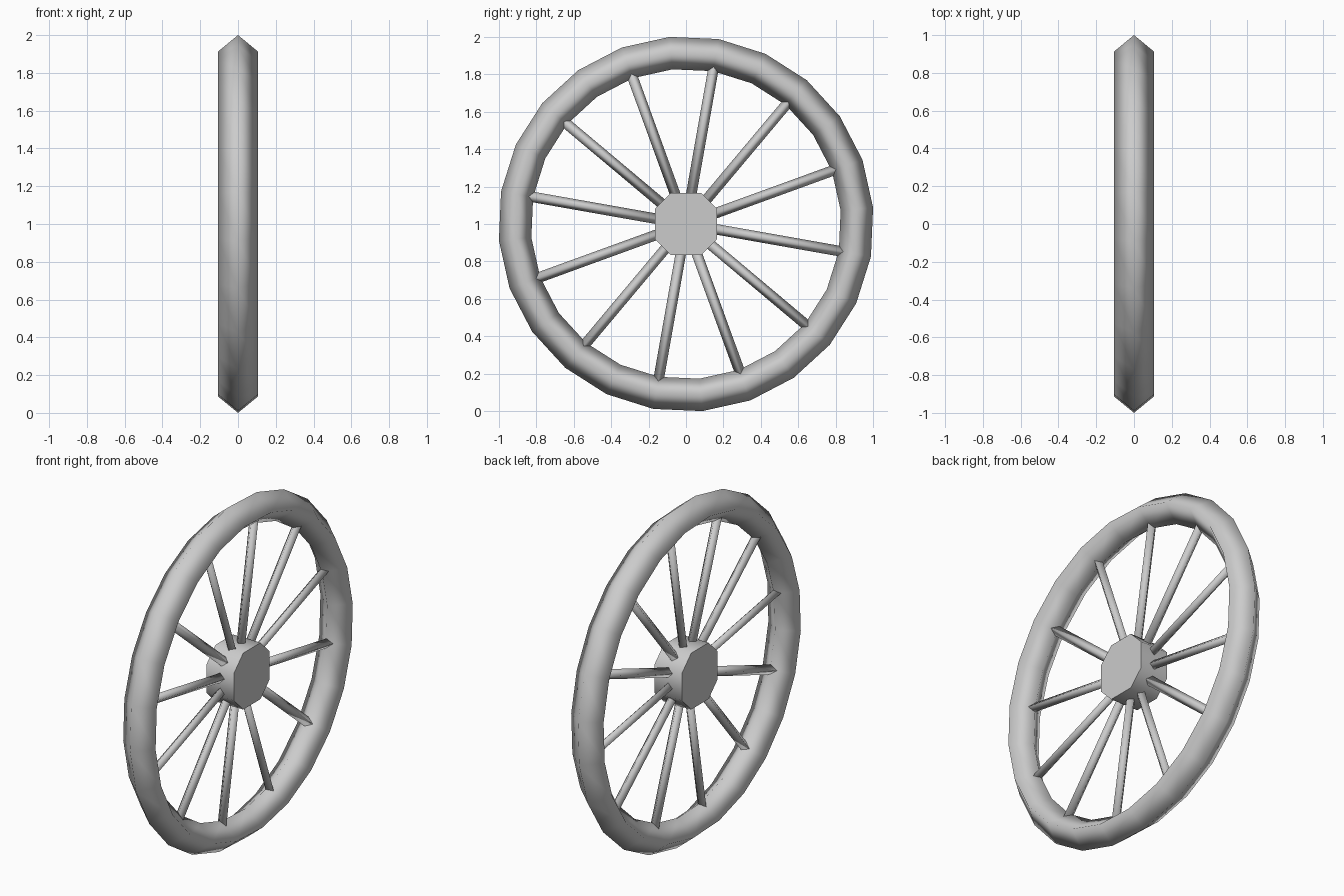
import bpy
import math
from mathutils import Matrix, Vector

old = bpy.data.objects.get("Cube")
if old:
    bpy.data.objects.remove(old, do_unlink=True)

GREY = (0.6, 0.6, 0.6, 1.0)
CENTRE = Vector((0, 0, 1))

grey = bpy.data.materials.new("plain_grey")
grey.use_nodes = True
grey.diffuse_color = GREY
grey.node_tree.nodes["Principled BSDF"].inputs["Base Color"].default_value = GREY


def direction(degrees):
    """Unit vector in the wheel plane, measured from +y towards +z."""
    a = math.radians(degrees)
    return Vector((0, math.cos(a), math.sin(a)))


def grid_object(name, rings, closed):
    """Skin a list of equal rings of points; either loop them or cap both ends."""
    count, size = len(rings), len(rings[0])
    verts = [p for ring in rings for p in ring]
    faces = []
    for i in range(count if closed else count - 1):
        a, b = i * size, (i + 1) % count * size
        for j in range(size):
            k = (j + 1) % size
            faces.append((a + j, a + k, b + k, b + j))
    if not closed:
        faces.append(tuple(reversed(range(size))))
        faces.append(tuple(range((count - 1) * size, count * size)))
    mesh = bpy.data.meshes.new(name)
    mesh.from_pydata(verts, [], faces)
    mesh.materials.append(grey)
    obj = bpy.data.objects.new(name, mesh)
    bpy.context.collection.objects.link(obj)
    # Outward normals
    bpy.ops.object.select_all(action="DESELECT")
    obj.select_set(True)
    bpy.context.view_layer.objects.active = obj
    bpy.ops.object.mode_set(mode="EDIT")
    bpy.ops.mesh.select_all(action="SELECT")
    bpy.ops.mesh.normals_make_consistent(inside=False)
    bpy.ops.object.mode_set(mode="OBJECT")
    return obj


def smooth(obj, degrees):
    bpy.ops.object.select_all(action="DESELECT")
    obj.select_set(True)
    bpy.context.view_layer.objects.active = obj
    bpy.ops.object.shade_smooth_by_angle(angle=math.radians(degrees))


# Rim: diamond section swept round the wheel in 24 steps
section = [(0, 1.004), (0.105, 0.917), (0, 0.83), (-0.105, 0.917)]
rim_rings = [[CENTRE + direction(5 + 15 * i) * r + Vector((x, 0, 0))
              for x, r in section] for i in range(24)]
smooth(grid_object("rim", rim_rings, True), 120)

# Hub: eight-sided drum with flat end faces
hub_angles = [90 * q + s for q in range(4) for s in (-26, 26)]
hub_rings = [[CENTRE + direction(a) * 0.184 + Vector((x, 0, 0))
              for a in hub_angles] for x in (-0.09, 0.09)]
smooth(grid_object("hub", hub_rings, False), 70)

# Spokes: twelve slim four-sided rods from the hub into the rim
for i in range(12):
    out = direction(20 + 30 * i)
    side = direction(110 + 30 * i)
    across = Vector((1, 0, 0))
    rings = [[CENTRE + out * r + v * 0.028 for v in (across, side, -across, -side)]
             for r in (0.1, 0.9)]
    smooth(grid_object(f"spoke_{i + 1}", rings, False), 95)
